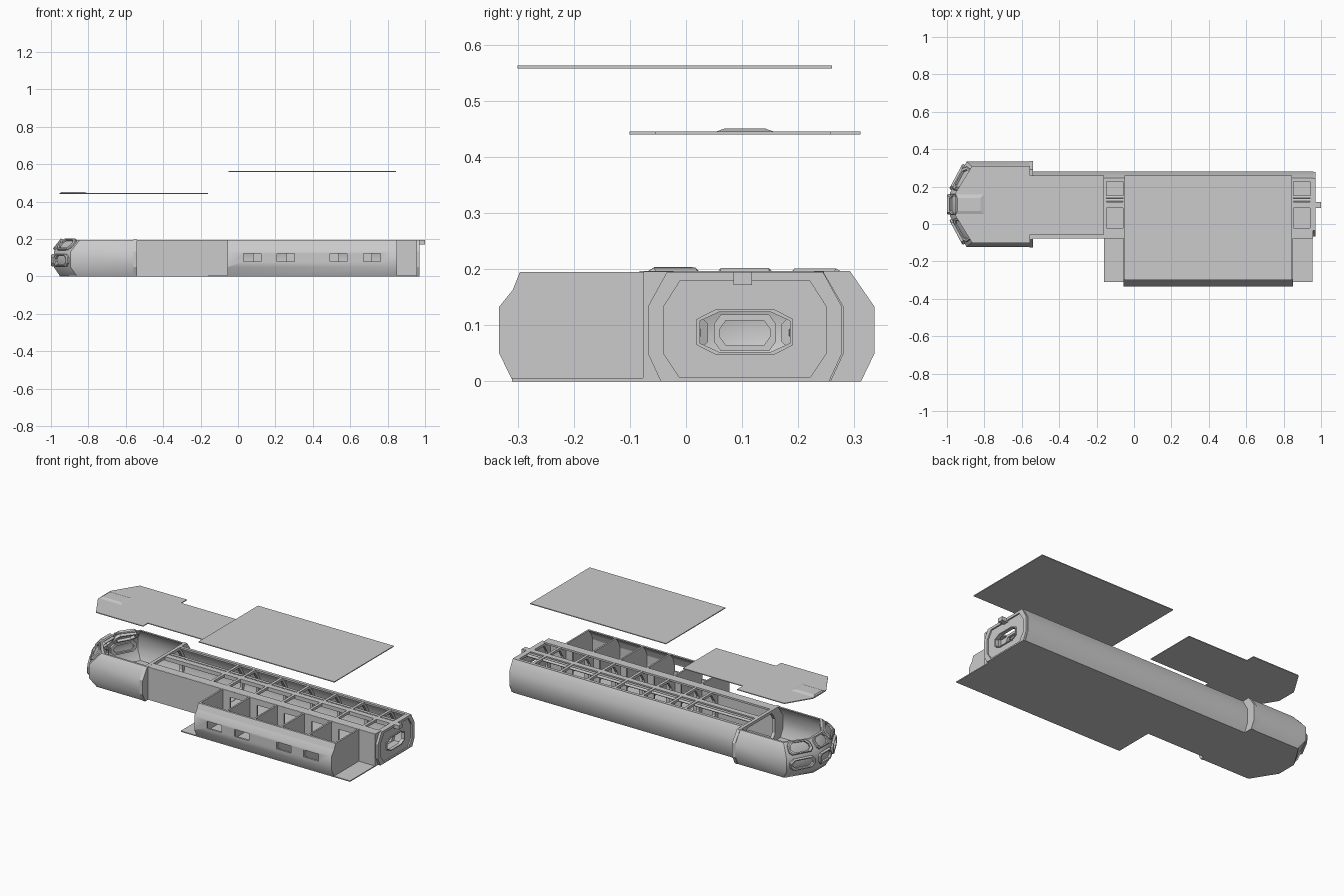
import bpy, bmesh
from mathutils import Vector

if "Cube" in bpy.data.objects:
    bpy.data.objects.remove(bpy.data.objects["Cube"])

YC = 0.105  # centre line of the corridor


def finish(name, bm, smooth=False):
    bmesh.ops.recalc_face_normals(bm, faces=bm.faces[:])
    me = bpy.data.meshes.new(name)
    bm.to_mesh(me)
    bm.free()
    ob = bpy.data.objects.new(name, me)
    bpy.context.collection.objects.link(ob)
    if smooth:
        bpy.ops.object.select_all(action='DESELECT')
        bpy.context.view_layer.objects.active = ob
        ob.select_set(True)
        bpy.ops.object.shade_smooth_by_angle(angle=0.75)
    return ob


def add_loft(bm, loops, cyclic=False, caps=False):
    """Skin closed loops of equal length."""
    rows = [[bm.verts.new(p) for p in lp] for lp in loops]
    n = len(rows[0])
    pairs = list(zip(rows, rows[1:])) + ([(rows[-1], rows[0])] if cyclic else [])
    for a, b in pairs:
        for i in range(n):
            bm.faces.new((a[i], a[(i + 1) % n], b[(i + 1) % n], b[i]))
    if caps:
        bm.faces.new(rows[0])
        bm.faces.new(rows[-1])


def prism_x(name, pts, x0, x1, smooth=False):
    bm = bmesh.new()
    add_loft(bm, [[(x, y, z) for y, z in pts] for x in (x0, x1)], caps=True)
    return finish(name, bm, smooth)


def plate(name, pts, z0, z1):
    bm = bmesh.new()
    add_loft(bm, [[(x, y, z) for x, y in pts] for z in (z0, z1)], caps=True)
    return finish(name, bm)


def boxes(name, items):
    """items: (x0, x1, y0, y1, z0, z1)"""
    bm = bmesh.new()
    for x0, x1, y0, y1, z0, z1 in items:
        add_loft(bm, [[(x0, y0, z), (x1, y0, z), (x1, y1, z), (x0, y1, z)] for z in (z0, z1)], caps=True)
    return finish(name, bm)


def ring_x(name, outer, inner, x0, x1):
    bm = bmesh.new()
    add_loft(bm, [[(x, y, z) for y, z in p] for p, x in
                  ((outer, x0), (outer, x1), (inner, x1), (inner, x0))], cyclic=True)
    return finish(name, bm)


def octagon(w, z0, z1, lo, hi, zl, zh):
    """Half width w, narrowed by lo at the bottom and hi at the top."""
    half = [(w - lo, z0), (w, zl), (w, zh), (w - hi, z1)]
    return [(YC + y, z) for y, z in half] + [(YC - y, z) for y, z in reversed(half)]


def cut(ob, items):
    cutter = boxes(ob.name + "_cutter", items)
    cutter.hide_render = True
    cutter.hide_set(True)
    m = ob.modifiers.new("openings", 'BOOLEAN')
    m.object = cutter
    m.solver = 'EXACT'


# Floor and lifted roof panels
def nose_plan(w, nose, back):
    return [(back, YC - w), (nose + .09, YC - w), (nose, YC - .06),
            (nose, YC + .06), (nose + .09, YC + w), (back, YC + w)]


plate("cockpit_floor", nose_plan(.204, -.955, -.545), 0, .006)
plate("main_floor", [(-.545, -.075), (-.16, -.075), (-.16, -.31), (.955, -.31), (.955, .258), (-.545, .258)], 0, .006)
front_roof = nose_plan(.206, -.955, -.555)
plate("front_roof", front_roof + [(-.555, .258), (-.16, .258), (-.16, -.055), (-.555, -.055)], .44, .445)
plate("room_roof", [(-.05, -.3), (.845, -.3), (.845, .26), (-.05, .26)], .558, .563)
bm = bmesh.new()
add_loft(bm, [[(-.952, YC - .055, .444), (-.8, YC - .055, .444), (-.8, YC + .055, .444), (-.952, YC + .055, .444)],
              [(-.945, YC - .035, .451), (-.82, YC - .035, .451), (-.82, YC + .035, .451), (-.945, YC + .035, .451)]],
         caps=True)
finish("roof_brow", bm)

# Cockpit shell: plan outlines stacked in height, outside then inside
LEVELS = [(.204, -.95, 0), (.228, -.985, .05), (.228, -.985, .133), (.184, -.935, .196)]
T = .012


def cockpit_row(w, nose, z):
    return [Vector((x, y, z)) for x, y in nose_plan(w, nose, -.545)]


rows = [cockpit_row(*l) for l in LEVELS]
inner = [cockpit_row(w - T, n + T, z) for w, n, z in reversed(LEVELS)]
bm = bmesh.new()
cols = [[r[i] for r in rows + inner] for i in range(6)]
add_loft(bm, cols, caps=True)
finish("cockpit_shell", bm, True)


# Raised frames around the windows, on three nose faces and two levels
def window_frame(name, quad, u0, v0, v1):
    a, b, c, d = quad

    def at(u, v):
        return a.lerp(b, u).lerp(d.lerp(c, u), v)
    nrm = (b - a).cross(d - a).normalized()
    if nrm.x > 0:
        nrm = -nrm

    def loop(u, v, w, depth):
        k, h = .1, .2
        uv = [(u + k, v), (1 - u - k, v), (1 - u, v + h), (1 - u, w - h),
              (1 - u - k, w), (u + k, w), (u, w - h), (u, v + h)]
        return [at(*p) + nrm * depth for p in uv]
    bm = bmesh.new()
    add_loft(bm, [loop(u0, v0, v1, -.024), loop(u0, v0, v1, .009), loop(u0 + .03, v0 + .04, v1 - .04, .014),
                  loop(u0 + .08, v0 + .12, v1 - .12, .012), loop(u0 + .08, v0 + .12, v1 - .12, -.024)], cyclic=True)
    finish(name, bm)


for lvl, label, v0, v1 in ((1, "lower", .05, .83), (2, "upper", .1, 1.0)):
    for i, side in ((1, "front"), (2, "centre"), (3, "back")):
        q = (rows[lvl][i], rows[lvl][i + 1], rows[lvl + 1][i + 1], rows[lvl + 1][i])
        window_frame(f"{label}_{side}_window", q, .04 if i == 2 else .1, v0, v1)

# Bulkhead between cockpit and corridor
cockpit_oct = octagon(.231, 0, .197, .024, .044, .05, .133)
passage = octagon(.145, .008, .18, .028, .03, .05, .133)
ring_x("cockpit_bulkhead", cockpit_oct, passage, -.56, -.54)

# Corridor: angled back wall, flat front wall with doors to the rooms
prism_x("corridor_back_wall", [(.258, 0), (.281, .05), (.281, .133), (.245, .195),
                               (.228, .195), (.269, .13), (.269, .052), (.248, 0)], -.545, .96, True)
front_wall = boxes("corridor_front_wall", [(-.545, .957, -.077, -.067, .003, .195)])
PART = [-.05 + .179 * i for i in range(6)]
cut(front_wall, [(p + .05, p + .13, -.1, -.04, .01, .16) for p in PART[:5]])

# Corridor ribs
rib_outer = [(.248, .003), (.272, .05), (.272, .133), (.238, .195),
             (-.07, .195), (-.07, .133), (-.07, .05), (-.07, .003)]
for i, x in enumerate([-.155] + PART + [.948]):
    ring_x(f"corridor_rib_{i}", rib_outer, passage, x - .008, x + .008)

# Roof rails and the twin pipes beside the centre beam
boxes("roof_rails", [(-.545, .957, -.075, -.022, .185, .196), (-.545, .957, .228, .246, .185, .196)])
boxes("centre_beam", [(-.545, 1.0, .085, .118, .172, .195)])
for k, y in enumerate((.128, .145)):
    bm = bmesh.new()
    bmesh.ops.create_cone(bm, cap_ends=True, segments=12, radius1=.008, radius2=.008, depth=1.5)
    for v in bm.verts:
        v.co = Vector((v.co.z + .205, y + v.co.x, .184 + v.co.y))
    finish(f"roof_pipe_{k}", bm, True)

# Rear end: rim, recessed plate with an opening, thin frame
rear = octagon(.173, 0, .195, .023, .034, .05, .133)
port = octagon(.08, .052, .124, .035, .035, .068, .108)
port_out = octagon(.086, .047, .129, .035, .035, .065, .111)
ring_x("rear_rim", rear, passage, .952, .97)
ring_x("rear_plate", passage, port, .952, .962)
ring_x("rear_port_frame", port_out, port, .948, .968)

# Side rooms: angled outer wall with windows, and partitions
room_out = [(-.31, .003), (-.333, .05), (-.333, .133), (-.283, .195)]
room_wall = prism_x("room_outer_wall", room_out + [(-.296, .195), (-.322, .13), (-.322, .052), (-.298, .003)],
                    -.055, .85, True)
cut(room_wall, [(x, x + .097, -.36, -.3, .08, .122) for x in (.029, .209, .486, .666)])
partition = [(-.305, .003), (-.328, .05), (-.328, .133), (-.285, .195), (-.072, .195), (-.072, .003)]
for i, x in enumerate(PART):
    prism_x(f"room_partition_{i}", partition, x - .005, x + .005)
